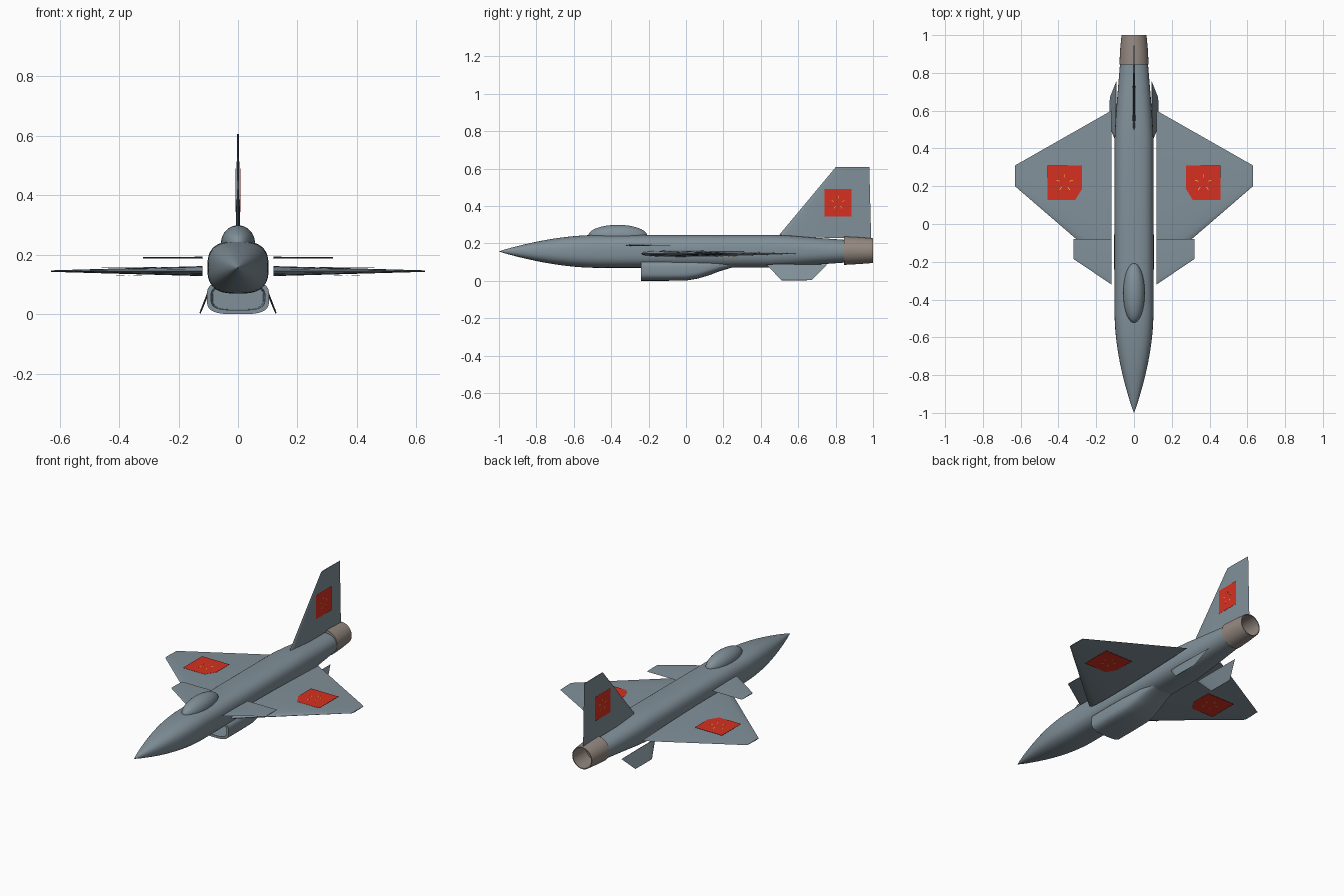
import bpy, bmesh, math
from mathutils import Vector

cube = bpy.data.objects.get("Cube")
if cube:
    bpy.data.objects.remove(cube, do_unlink=True)


def material(name, rgb):
    m = bpy.data.materials.new(name)
    m.use_nodes = True
    m.diffuse_color = (*rgb, 1)
    m.node_tree.nodes["Principled BSDF"].inputs["Base Color"].default_value = (*rgb, 1)
    return m


GREY = material("blue_grey_paint", (0.22, 0.28, 0.32))
METAL = material("warm_nozzle_metal", (0.30, 0.25, 0.22))
RED = material("red_marking", (0.68, 0.03, 0.015))
YELLOW = material("yellow_marking", (0.85, 0.6, 0.03))


def finish(name, bm, mat, angle=None):
    bmesh.ops.recalc_face_normals(bm, faces=bm.faces)
    mesh = bpy.data.meshes.new(name)
    bm.to_mesh(mesh)
    bm.free()
    mesh.materials.append(mat)
    ob = bpy.data.objects.new(name, mesh)
    bpy.context.collection.objects.link(ob)
    if angle:
        bpy.ops.object.select_all(action='DESELECT')
        ob.select_set(True)
        bpy.context.view_layer.objects.active = ob
        bpy.ops.object.shade_smooth_by_angle(angle=math.radians(angle))
    return ob


def skin(name, rings, mat, angle):
    """Bridge a series of closed rings of points and cap both ends."""
    bm = bmesh.new()
    loops = [[bm.verts.new(p) for p in ring] for ring in rings]
    for a, b in zip(loops, loops[1:]):
        for i in range(len(a)):
            j = (i + 1) % len(a)
            bm.faces.new((a[i], a[j], b[j], b[i]))
    bm.faces.new(loops[0])
    bm.faces.new(loops[-1])
    return finish(name, bm, mat, angle)


def oval(y, w, h, z, power=2.0, count=48):
    """Rounded-square section across the body."""
    ring = []
    for i in range(count):
        a = 2 * math.pi * i / count
        c, s = math.cos(a), math.sin(a)
        ring.append((w * math.copysign(abs(c) ** (2 / power), c), y,
                     z + h * math.copysign(abs(s) ** (2 / power), s)))
    return ring


def foil(front, back, thick, normal, steps=12):
    """Thin symmetric aerofoil section between two points."""
    front, back, normal = Vector(front), Vector(back), Vector(normal).normalized()

    def point(i, side):
        t = (1 - math.cos(math.pi * i / steps)) / 2
        half = thick / 2 * 2.6 * (math.sqrt(t) - t) * (1.55 - 0.1 * t)
        return front.lerp(back, t) + normal * half * side
    return ([point(i, 1) for i in range(steps + 1)] +
            [point(i, -1) for i in range(steps - 1, 0, -1)])


def plate(name, points, depth, mat):
    """Thin flat plate from an outline."""
    bm = bmesh.new()
    f = bm.faces.new([bm.verts.new(p) for p in points])
    out = bmesh.ops.extrude_face_region(bm, geom=[f])["geom"]
    bmesh.ops.translate(bm, vec=depth, verts=[v for v in out if isinstance(v, bmesh.types.BMVert)])
    return finish(name, bm, mat)


# Fuselage: curved nose, constant middle, tapered tail
body = []
for i in range(17):
    t = i / 16
    k = max(math.sin(t * math.pi / 2) ** 0.9, 0.004)
    body.append(oval(-1 + 0.54 * t, 0.103 * k, 0.088 * k, 0.157, 2.2 + 0.6 * t))
for y, w, h, p in ((0.0, 0.103, 0.088, 2.8), (0.45, 0.103, 0.088, 2.8), (0.55, 0.098, 0.084, 2.6),
                   (0.68, 0.088, 0.073, 2.4), (0.86, 0.073, 0.060, 2.1)):
    body.append(oval(y, w, h, 0.158, p))
skin("fuselage", body, GREY, 40)

# Exhaust nozzle, hollow at the back
skin("exhaust_nozzle", [oval(0.845, 0.06, 0.06, 0.161), oval(0.845, 0.077, 0.076, 0.161),
                        oval(0.92, 0.074, 0.072, 0.161), oval(1.0, 0.066, 0.066, 0.161),
                        oval(1.0, 0.061, 0.061, 0.161), oval(0.87, 0.066, 0.066, 0.161)], METAL, 40)

# Canopy bubble
bm = bmesh.new()
bmesh.ops.create_uvsphere(bm, u_segments=40, v_segments=24, radius=1)
for v in bm.verts:
    x, y, z = v.co
    v.co = (0.057 * x, -0.365 + 0.158 * y, 0.24 + 0.059 * z)
finish("canopy", bm, GREY, 60)

# Belly air intake with a recessed mouth
intake = [oval(-0.10, 0.085, 0.04, 0.056, 3.4), oval(-0.24, 0.091, 0.042, 0.056, 3.4),
          oval(-0.24, 0.105, 0.056, 0.056, 3.4)]
for y, w, h, z in ((-0.1, 0.105, 0.056, 0.056), (0.0, 0.104, 0.055, 0.056), (0.06, 0.100, 0.049, 0.06),
                   (0.12, 0.092, 0.042, 0.07), (0.18, 0.082, 0.034, 0.085), (0.25, 0.07, 0.022, 0.094),
                   (0.32, 0.055, 0.012, 0.1)):
    intake.append(oval(y, w, h, z, 3.4 if y < 0.1 else 2.8))
skin("air_intake", intake, GREY, 40)

# Vertical tail
skin("tail_fin", [foil((0, 0.49, 0.235), (0, 0.99, 0.225), 0.016, (1, 0, 0)),
                  foil((0, 0.80, 0.607), (0, 0.98, 0.607), 0.006, (1, 0, 0))], GREY, 40)


def marking(name, center, u, v, depth, size, clipped=False):
    """Square plate with a ring of small yellow flecks."""
    center, u, v, depth = Vector(center), Vector(u), Vector(v), Vector(depth)
    corners = [(1, -1), (1, 1), (-1, 1)]
    corners += [(-1, -0.35), (-0.6, -1)] if clipped else [(-1, -1)]
    plate(name, [center + (u * a + v * b) * size for a, b in corners], depth, RED)
    for k in range(5):
        a = math.pi / 2 + 2 * math.pi * k / 5
        along = u * math.cos(a) + v * math.sin(a)
        across = v * math.cos(a) - u * math.sin(a)
        mid = center + along * size * 0.4 + depth
        l, w = along * size * 0.1, across * size * 0.022
        plate(name + "_fleck", [mid - l - w, mid + l - w, mid + l + w, mid - l + w], depth * 0.5, YELLOW)


for s, side in ((1, "left"), (-1, "right")):
    up = (0, 0, 1)
    # Delta wing
    skin(side + "_wing", [foil((s * 0.12, -0.24, 0.145), (s * 0.12, 0.60, 0.145), 0.034, up),
                          foil((s * 0.63, 0.20, 0.145), (s * 0.63, 0.31, 0.145), 0.005, up)], GREY, 40)
    # Foreplane
    skin(side + "_foreplane", [foil((s * 0.12, -0.32, 0.19), (s * 0.12, -0.08, 0.19), 0.007, up),
                               foil((s * 0.32, -0.185, 0.19), (s * 0.32, -0.08, 0.19), 0.004, up)], GREY, 40)
    # Splayed belly fin
    out = (0.92, 0, s * 0.38)
    skin(side + "_belly_fin", [foil((s * 0.094, 0.43, 0.087), (s * 0.094, 0.755, 0.087), 0.008, out),
                               foil((s * 0.128, 0.51, 0.003), (s * 0.128, 0.67, 0.003), 0.005, out)], GREY, 40)
    # Markings on both wing faces and on the fin
    for d, face in ((1, "upper"), (-1, "lower")):
        marking(f"{side}_{face}_wing_marking", (s * 0.367, 0.218, 0.145 + d * 0.0125),
                (s, 0, 0), (0, 1, 0), (0, 0, d * 0.001), 0.092, True)
    marking(side + "_fin_marking", (s * 0.0072, 0.813, 0.417), (0, 1, 0), (0, 0, 1), (s * 0.001, 0, 0), 0.073)
